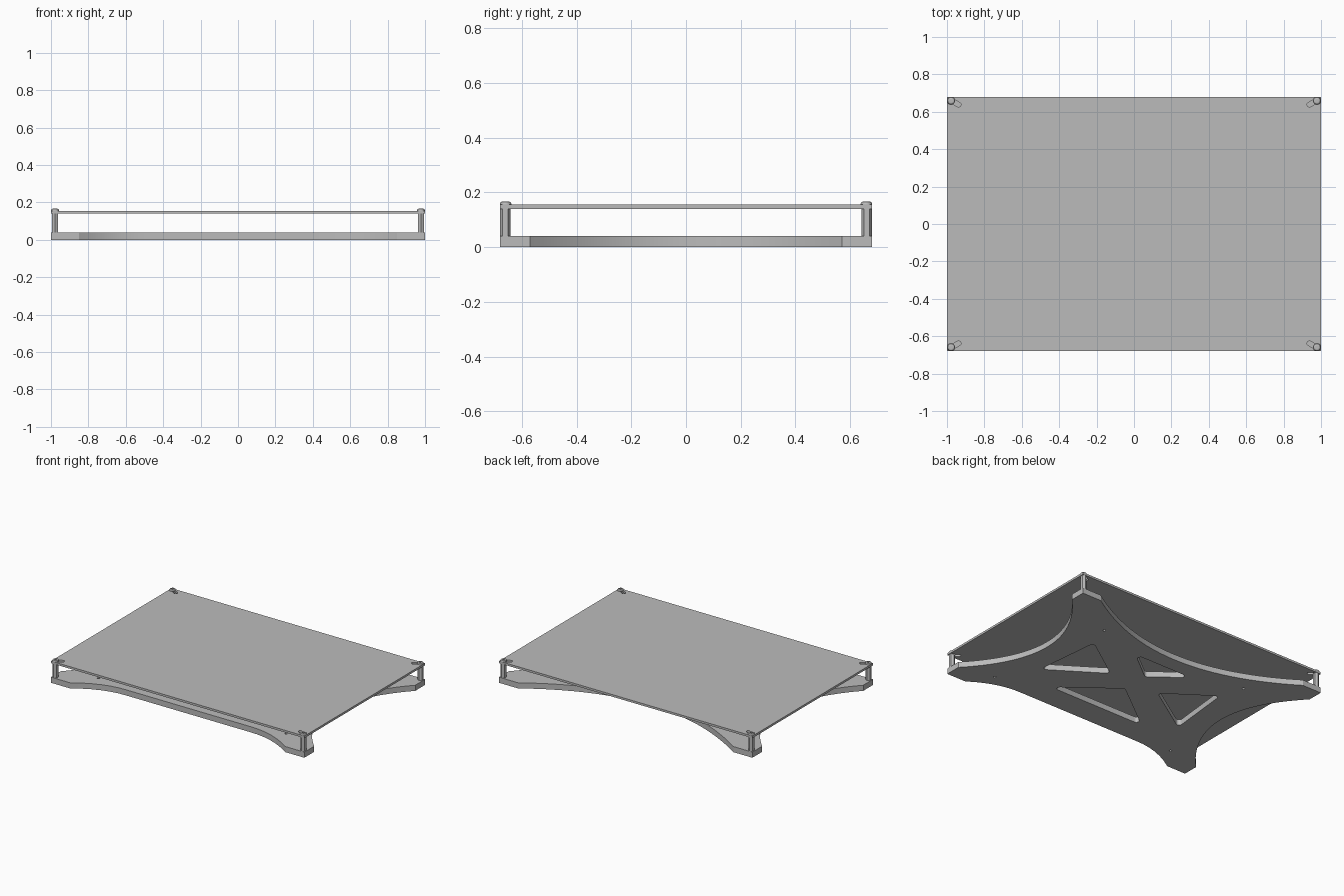
import bpy, bmesh
from math import pi, cos, sin, atan2
from mathutils import Vector

cube = bpy.data.objects.get("Cube")
if cube:
    bpy.data.objects.remove(cube, do_unlink=True)

grey = bpy.data.materials.new("satin grey")
grey.use_nodes = True
grey.diffuse_color = (0.5, 0.5, 0.5, 1)
grey.node_tree.nodes["Principled BSDF"].inputs["Base Color"].default_value = (0.5, 0.5, 0.5, 1)


def finish(name, bm, angle=0.5):
    """Turn a bmesh into a named grey object with sharp edges kept."""
    bmesh.ops.remove_doubles(bm, verts=bm.verts, dist=1e-5)
    bmesh.ops.recalc_face_normals(bm, faces=bm.faces)
    mesh = bpy.data.meshes.new(name)
    bm.to_mesh(mesh)
    bm.free()
    mesh.materials.append(grey)
    obj = bpy.data.objects.new(name, mesh)
    bpy.context.collection.objects.link(obj)
    bpy.ops.object.select_all(action='DESELECT')
    obj.select_set(True)
    bpy.context.view_layer.objects.active = obj
    bpy.ops.object.shade_smooth_by_angle(angle=angle)
    return obj


def plate(name, loops, z0, z1):
    """Flat plate: first loop is the outline, the rest are holes."""
    curve = bpy.data.curves.new(name + " profile", 'CURVE')
    curve.dimensions = '2D'
    curve.fill_mode = 'BOTH'
    curve.extrude = (z1 - z0) / 2
    for loop in loops:
        spline = curve.splines.new('POLY')
        spline.points.add(len(loop) - 1)
        for point, (x, y) in zip(spline.points, loop):
            point.co = (x, y, 0, 1)
        spline.use_cyclic_u = True
    temp = bpy.data.objects.new(name + " profile", curve)
    bpy.context.collection.objects.link(temp)
    graph = bpy.context.evaluated_depsgraph_get()
    bm = bmesh.new()
    bm.from_mesh(temp.evaluated_get(graph).to_mesh())
    bmesh.ops.translate(bm, verts=bm.verts, vec=(0, 0, (z0 + z1) / 2))
    bpy.data.objects.remove(temp, do_unlink=True)
    return finish(name, bm)


def arc(cx, cy, r, start, sweep, n):
    return [(cx + r * cos(start + sweep * i / n), cy + r * sin(start + sweep * i / n))
            for i in range(n + 1)]


def circle(cx, cy, r, n=16):
    return arc(cx, cy, r, 0, 2 * pi, n)[:-1]


def rounded(corners, r):
    """Anticlockwise convex polygon with its corners rounded to radius r."""
    pts = [Vector(c) for c in corners]
    out = []
    for i, p in enumerate(pts):
        a = (pts[i - 1] - p).normalized()
        b = (pts[(i + 1) % len(pts)] - p).normalized()
        c = p + (a + b).normalized() * (r / sin(a.angle(b) / 2))
        sweep = pi - a.angle(b)
        start = atan2(-a.y, -a.x) - pi / 2
        out += arc(c.x, c.y, r, start, sweep, 6)
    return out


def slot(p, q, r):
    ang = atan2(q[1] - p[1], q[0] - p[0])
    return arc(*p, r, ang + pi / 2, pi, 8) + arc(*q, r, ang - pi / 2, pi, 8)


# Base: four square feet joined by concave sides, front nearly straight
N = 28
steps = [1 - 2 * i / N for i in range(N + 1)]
back = [(0.85 * t, 0.40 + 0.28 * t * t) for t in steps]
left = [(0.73 + 0.27 * t * t, 0.57 * t) for t in reversed(steps)]
right = [(-x, -y) for x, y in left]
front = [(0.85 * t, -0.56 - 0.12 * max(0, (abs(t) * 0.85 - 0.5) / 0.35) ** 2)
         for t in reversed(steps)]
outline = ([(1, 0.68)] + back + [(-1, 0.68)] + right
           + [(-1, -0.68)] + front + [(1, -0.68)] + left)

# Triangular windows and screw holes in the base
side_window = [(0.2, 0.0), (0.58, -0.25), (0.53, 0.23)]
windows = [
    side_window,
    [(-x, y) for x, y in reversed(side_window)],
    [(0, 0.11), (0.23, 0.29), (-0.23, 0.29)],
    [(0, -0.09), (-0.38, -0.38), (0.38, -0.38)],
]
holes = [rounded(w, 0.02) for w in windows]
for sx in (-1, 1):
    holes += [circle(sx * 0.585, 0.40, 0.009), circle(sx * 0.74, -0.515, 0.009)]
plate("base_plate", [outline] + holes, 0, 0.04)

# Top plate with a diagonal adjustment slot at each corner
corners = [(sx, sy) for sx in (-1, 1) for sy in (-1, 1)]
slots = [slot((sx * 0.978, sy * 0.661), (sx * 0.938, sy * 0.638), 0.013)
         for sx, sy in corners]
plate("top_plate", [[(1, 0.68), (-1, 0.68), (-1, -0.68), (1, -0.68)]] + slots, 0.14, 0.155)


def lathe(name, x, y, profile, sides, turn=0.0, angle=0.5):
    """Stack of rings (radius, height), closed at both ends."""
    bm = bmesh.new()
    rings = [[bm.verts.new((x + r * cos(turn + 2 * pi * i / sides),
                            y + r * sin(turn + 2 * pi * i / sides), z))
              for i in range(sides)] for r, z in profile]
    for low, high in zip(rings, rings[1:]):
        for i in range(sides):
            j = (i + 1) % sides
            bm.faces.new((low[i], low[j], high[j], high[i]))
    bm.faces.new(rings[0])
    bm.faces.new(rings[-1])
    return finish(name, bm, angle)


# Hexagonal standoffs and round-headed socket screws
head = [(0.009, 0.138), (0.009, 0.155), (0.021, 0.155), (0.021, 0.158),
        (0.018, 0.164), (0.012, 0.167), (0.008, 0.167), (0.008, 0.160)]
for sx, sy in corners:
    place = ("left" if sx > 0 else "right") + "_" + ("back" if sy > 0 else "front")
    lathe("standoff_" + place, sx * 0.978, sy * 0.661, [(0.0195, 0.04), (0.0195, 0.14)], 6, pi / 2)
    lathe("screw_" + place, sx * 0.978, sy * 0.659, head, 20)
